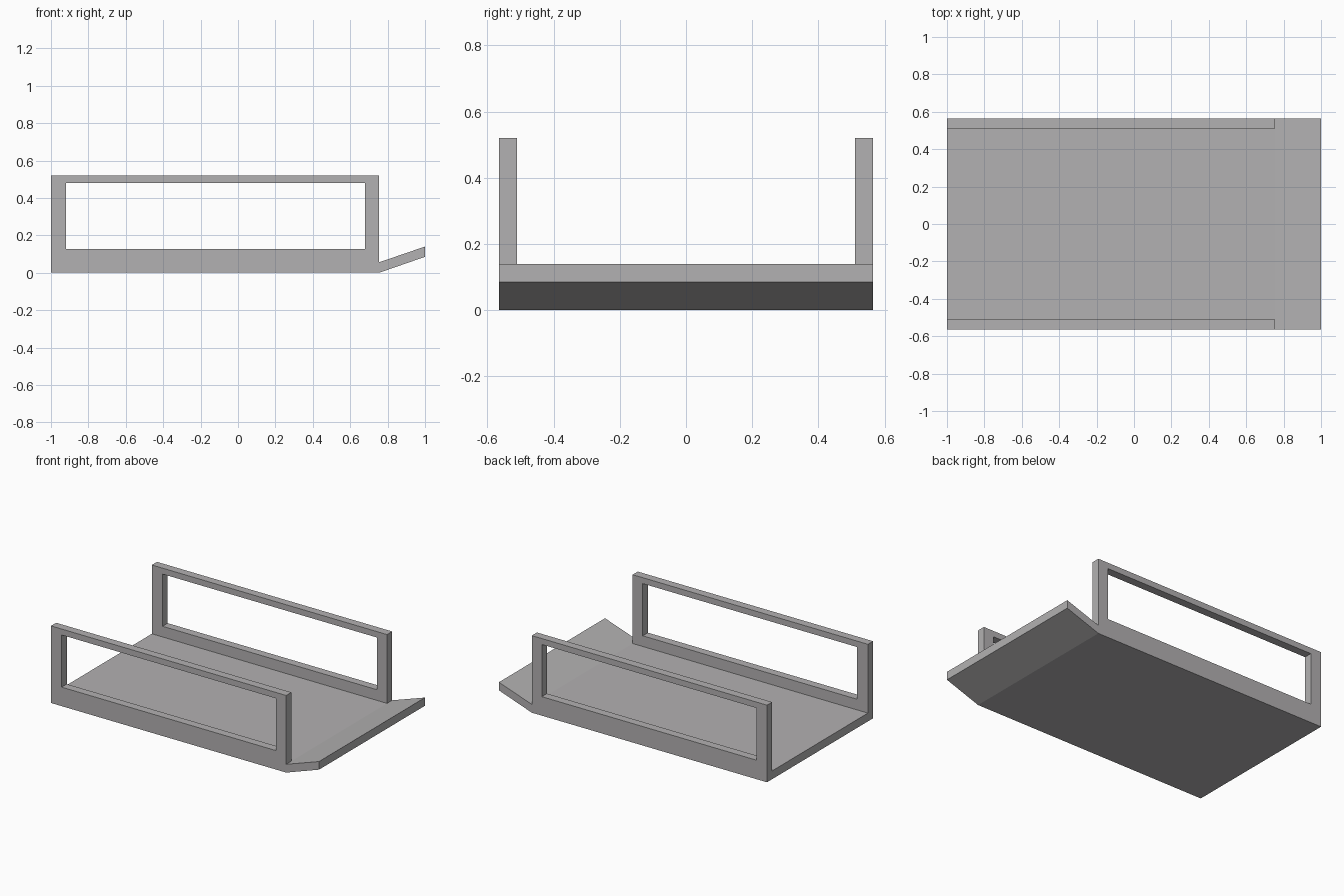
import bpy
import bmesh

cube = bpy.data.objects.get("Cube")
if cube:
    bpy.data.objects.remove(cube, do_unlink=True)

HALF_WIDTH = 0.565
WALL = 0.055        # side frame thickness
FLOOR = 0.056       # floor thickness
BACK, BEND, TIP = -1.0, 0.755, 1.0

grey = bpy.data.materials.new("warm_grey")
grey.use_nodes = True
colour = (0.45, 0.44, 0.445, 1)
grey.diffuse_color = colour
grey.node_tree.nodes["Principled BSDF"].inputs["Base Color"].default_value = colour


def extrude_profile(name, points, faces, y0, y1):
    """Flat x-z faces at y0, extruded to y1."""
    bm = bmesh.new()
    verts = [bm.verts.new((x, y0, z)) for x, z in points]
    flat = [bm.faces.new([verts[i] for i in f]) for f in faces]
    result = bmesh.ops.extrude_face_region(bm, geom=flat, use_keep_orig=True)
    moved = [v for v in result["geom"] if isinstance(v, bmesh.types.BMVert)]
    bmesh.ops.translate(bm, verts=moved, vec=(0, y1 - y0, 0))
    bmesh.ops.recalc_face_normals(bm, faces=bm.faces)
    mesh = bpy.data.meshes.new(name)
    bm.to_mesh(mesh)
    bm.free()
    mesh.materials.append(grey)
    obj = bpy.data.objects.new(name, mesh)
    bpy.context.collection.objects.link(obj)
    return obj


def rectangle(x0, x1, z0, z1):
    return [(x0, z0), (x1, z0), (x1, z1), (x0, z1)]


# Floor with the upturned ramp at one end
floor_profile = [(BACK, 0), (BEND, 0), (TIP, 0.085), (TIP, 0.14),
                 (BEND, FLOOR), (BACK, FLOOR)]
extrude_profile("floor_and_ramp", floor_profile,
                [(0, 1, 4, 5), (1, 2, 3, 4)], -HALF_WIDTH, HALF_WIDTH)

# Open rectangular frames along both sides
frame_points = (rectangle(BACK, BEND, FLOOR, 0.52)
                + rectangle(-0.92, 0.68, 0.128, 0.48))
ring = [(i, (i + 1) % 4, (i + 1) % 4 + 4, i + 4) for i in range(4)]
for name, side in (("right_side_frame", -1), ("left_side_frame", 1)):
    extrude_profile(name, frame_points, ring,
                    side * HALF_WIDTH, side * (HALF_WIDTH - WALL))
